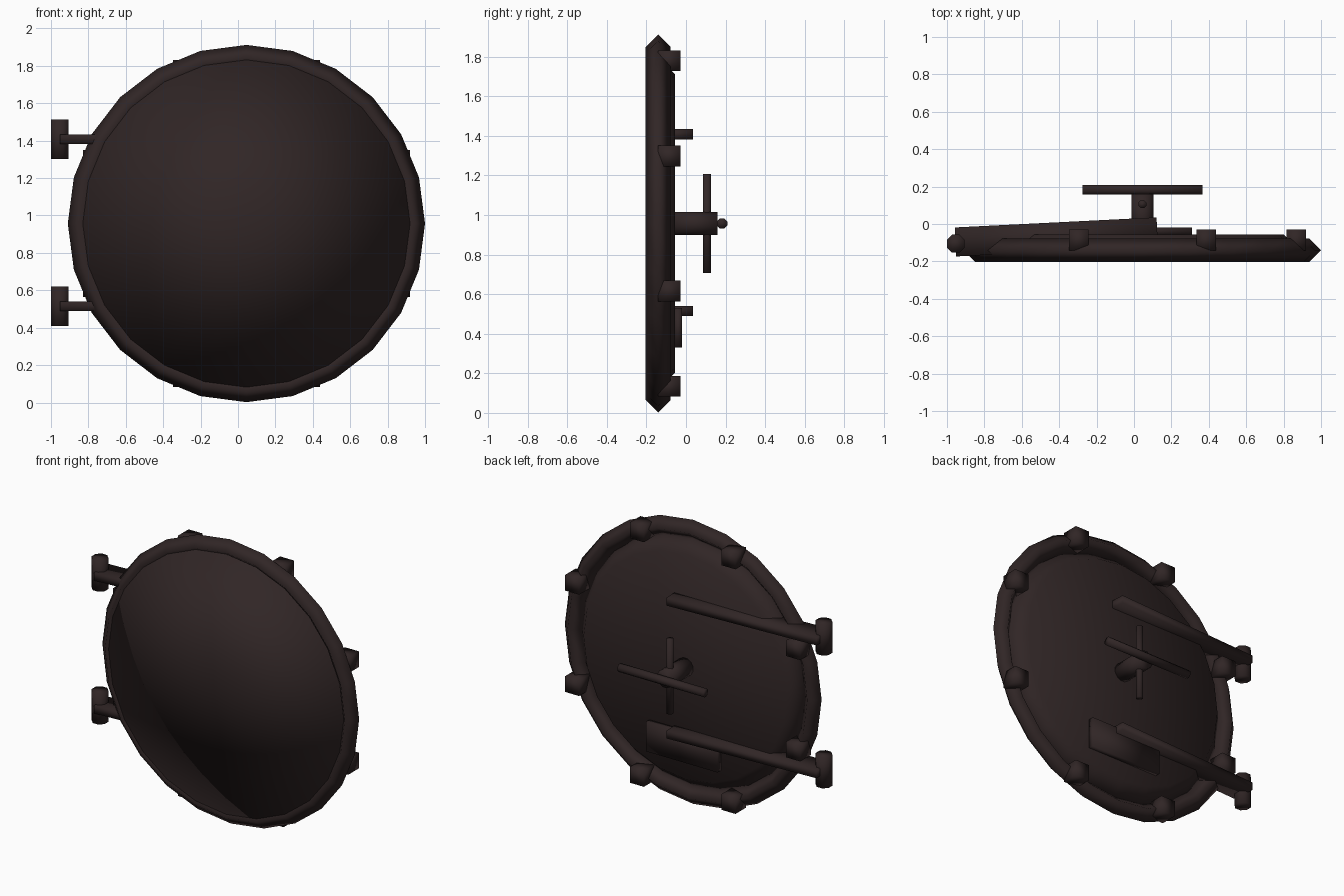
import bpy, math
from mathutils import Matrix

if "Cube" in bpy.data.objects:
    bpy.data.objects.remove(bpy.data.objects["Cube"])

CX, CZ = 0.045, 0.957          # centre of the round door

mat = bpy.data.materials.new("dark_brown_iron")
mat.diffuse_color = (0.030, 0.019, 0.019, 1)
mat.use_nodes = True
mat.node_tree.nodes["Principled BSDF"].inputs["Base Color"].default_value = mat.diffuse_color


def finish(name):
    """Name the active object, colour it and shade it smooth."""
    ob = bpy.context.object
    ob.name = name
    ob.data.materials.append(mat)
    bpy.ops.object.shade_smooth()
    return ob


def box(name, loc, size, rot_z=0.0):
    bpy.ops.mesh.primitive_cube_add(size=1, location=loc)
    ob = finish(name)
    ob.data.transform(Matrix.Diagonal((*size, 1)))
    ob.rotation_euler.z = rot_z
    return ob


def cylinder(name, loc, radius, length, axis, sides=8):
    rot = {"x": (0, math.pi / 2, 0), "y": (math.pi / 2, 0, 0), "z": (0, 0, 0)}[axis]
    bpy.ops.mesh.primitive_cylinder_add(vertices=sides, radius=radius, depth=length,
                                        location=loc, rotation=rot)
    ob = finish(name)
    # turn the sides so that flats face along the axes
    ob.data.transform(Matrix.Rotation(math.pi / sides, 4, "Z"))
    return ob


# Outer rim: ring with a diamond section
bpy.ops.mesh.primitive_torus_add(major_segments=24, minor_segments=4,
                                 major_radius=0.892, minor_radius=0.063,
                                 location=(CX, -0.141, CZ), rotation=(math.pi / 2, 0, 0))
finish("rim")

# Door panel: shallow cone, narrower at the back
bpy.ops.mesh.primitive_cone_add(vertices=24, radius1=0.755, radius2=0.875, depth=0.135,
                                end_fill_type="TRIFAN", location=(CX, -0.1225, CZ),
                                rotation=(math.pi / 2, 0, 0))
finish("door_panel")

# Locking blocks around the rim
for i in range(8):
    a = math.radians(22.5 + 45 * i)
    box("locking_block", (CX + 0.89 * math.cos(a), -0.085, CZ + 0.89 * math.sin(a)),
        (0.105, 0.113, 0.105))

# Two hinges, each with a barrel and a long strap across the back
for z in (1.408, 0.515):
    cylinder("hinge_barrel", (-0.953, -0.105, z), 0.052, 0.21, "z")
    box("hinge_strap", (-0.415, -0.069, z), (1.08, 0.155, 0.052), math.atan(0.05))

# Handle: hub and two crossed bars
cylinder("handle_hub", (CX, 0.05, CZ), 0.061, 0.22, "y", 12)
cylinder("handle_long_bar", (CX, 0.183, CZ), 0.028, 0.64, "x")
cylinder("handle_short_bar", (CX, 0.106, CZ), 0.023, 0.5, "z")

# Small plate on the back
box("back_plate", (CX, -0.04, 0.43), (0.53, 0.04, 0.2))
